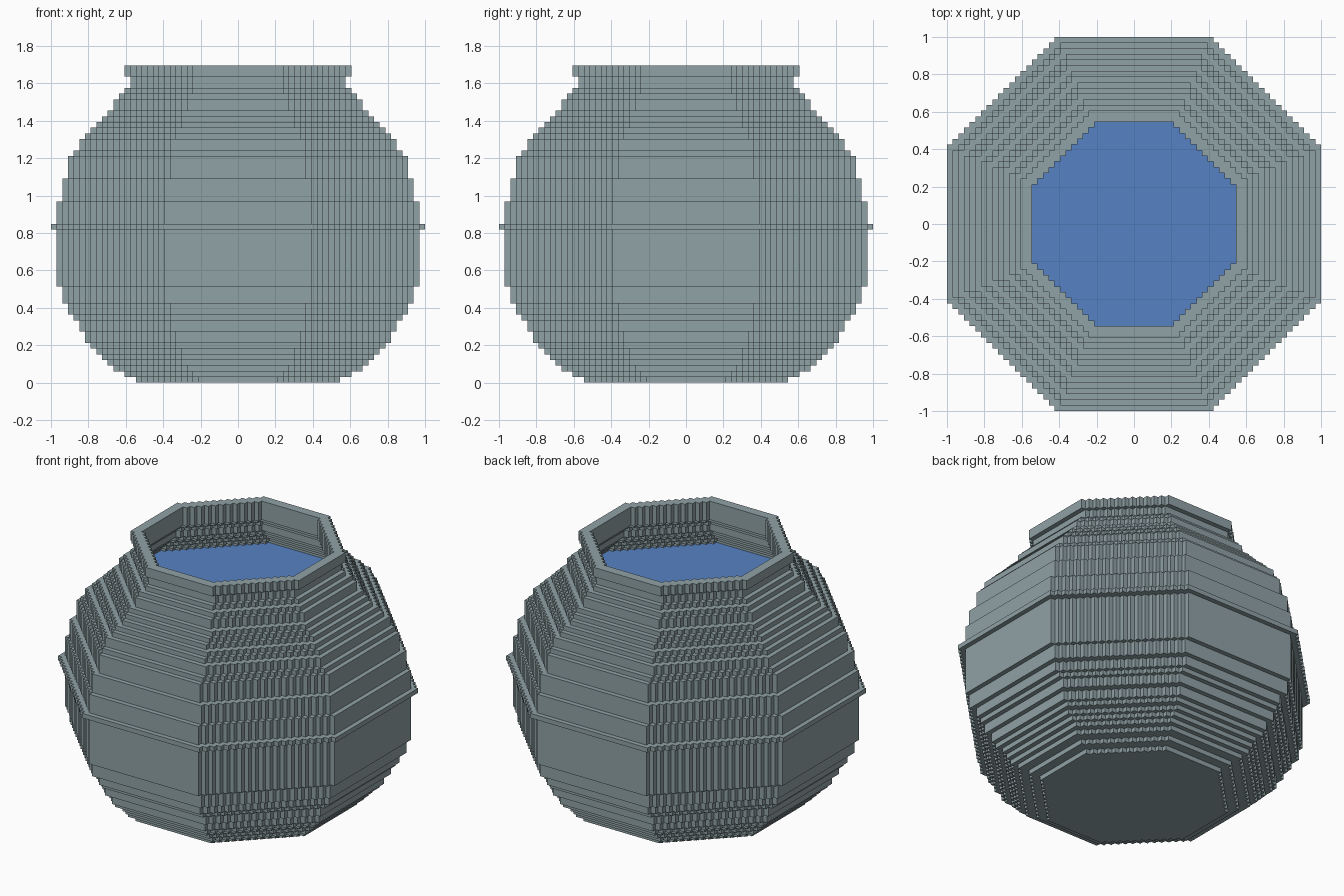
import bpy
import bmesh

UNIT = 1 / 33  # size of one block

if "Cube" in bpy.data.objects:
    bpy.data.objects.remove(bpy.data.objects["Cube"], do_unlink=True)


def make_material(name, colour):
    mat = bpy.data.materials.new(name)
    mat.use_nodes = True
    mat.diffuse_color = (*colour, 1)
    mat.node_tree.nodes["Principled BSDF"].inputs["Base Color"].default_value = (*colour, 1)
    return mat


def flat_half(radius):
    """Half length of the straight side of a blocky octagon."""
    return round(radius * 0.4142)


def outline(radius):
    """Counter-clockwise octagon with stair-stepped diagonals."""
    half = flat_half(radius)
    corner = []
    for k in range(radius - half):
        corner += [(radius - k, half + k), (radius - k - 1, half + k)]
    corner.append((half, radius))
    points = []
    for _ in range(4):
        points += corner
        corner = [(-y, x) for x, y in corner]
    return points


def row_width(radius, row):
    """Half width of the octagon on one row of blocks."""
    if row >= radius:
        return 0
    return min(radius, radius + flat_half(radius) - row - 1)


def add_face(bm, corners):
    bm.faces.new([bm.verts.new([c * UNIT for c in co]) for co in corners])


def add_wall(bm, radius, low, high, inward=False):
    points = outline(radius)
    for (ax, ay), (bx, by) in zip(points, points[1:] + points[:1]):
        quad = [(ax, ay, low), (bx, by, low), (bx, by, high), (ax, ay, high)]
        add_face(bm, quad[::-1] if inward else quad)


def add_cap(bm, radius, hole, z, up):
    for y in range(-radius, radius):
        row = y if y >= 0 else -y - 1
        outer, inner = row_width(radius, row), row_width(hole, row)
        spans = [(-outer, -inner), (inner, outer)] if inner else [(-outer, outer)]
        for x0, x1 in spans:
            quad = [(x0, y, z), (x1, y, z), (x1, y + 1, z), (x0, y + 1, z)]
            add_face(bm, quad if up else quad[::-1])


def add_layer(bm, radius, hole, low, high):
    add_wall(bm, radius, low, high)
    if hole:
        add_wall(bm, hole, low, high, inward=True)
    add_cap(bm, radius, hole, low, False)
    add_cap(bm, radius, hole, high, True)


def make_object(name, bm, mat):
    bmesh.ops.remove_doubles(bm, verts=bm.verts, dist=UNIT / 100)
    mesh = bpy.data.meshes.new(name)
    bm.to_mesh(mesh)
    bm.free()
    mesh.materials.append(mat)
    obj = bpy.data.objects.new(name, mesh)
    bpy.context.collection.objects.link(obj)
    return obj


stone = make_material("grey_stone", (0.28, 0.36, 0.38))
blue = make_material("blue_water", (0.093, 0.223, 0.546))

# Bowl layers from the ground up: radius and height in blocks
layers = [(r, 1) for r in (18, 20, *range(22, 27))]
layers += [(27, 2), (28, 2), (29, 1), (30, 2), (31, 3), (32, 10), (33, 1)]
layers += [(32, 4), (31, 4), (30, 4), (29, 1), (28, 2)]
layers += [(r, 1) for r in range(27, 22, -1)]
layers += [(22, 2), (21, 1), (20, 1)]

# Round body, solid below the water and one block thick above it
water_low, water_high = 41, 43
body = bmesh.new()
z = 0
for radius, height in layers:
    hole = radius - 1 if z >= water_low else 0
    add_layer(body, radius, hole, z, z + height)
    z += height
make_object("bowl_body", body, stone)

# Neck and overhanging rim share one opening
opening = 18
for name, radius in (("neck", opening + 1), ("rim", opening + 2)):
    part = bmesh.new()
    add_layer(part, radius, opening, z, z + 2)
    make_object(name, part, stone)
    z += 2

# Water filling the bowl
water = bmesh.new()
add_layer(water, 27, 0, water_low, water_high)
make_object("water", water, blue)
